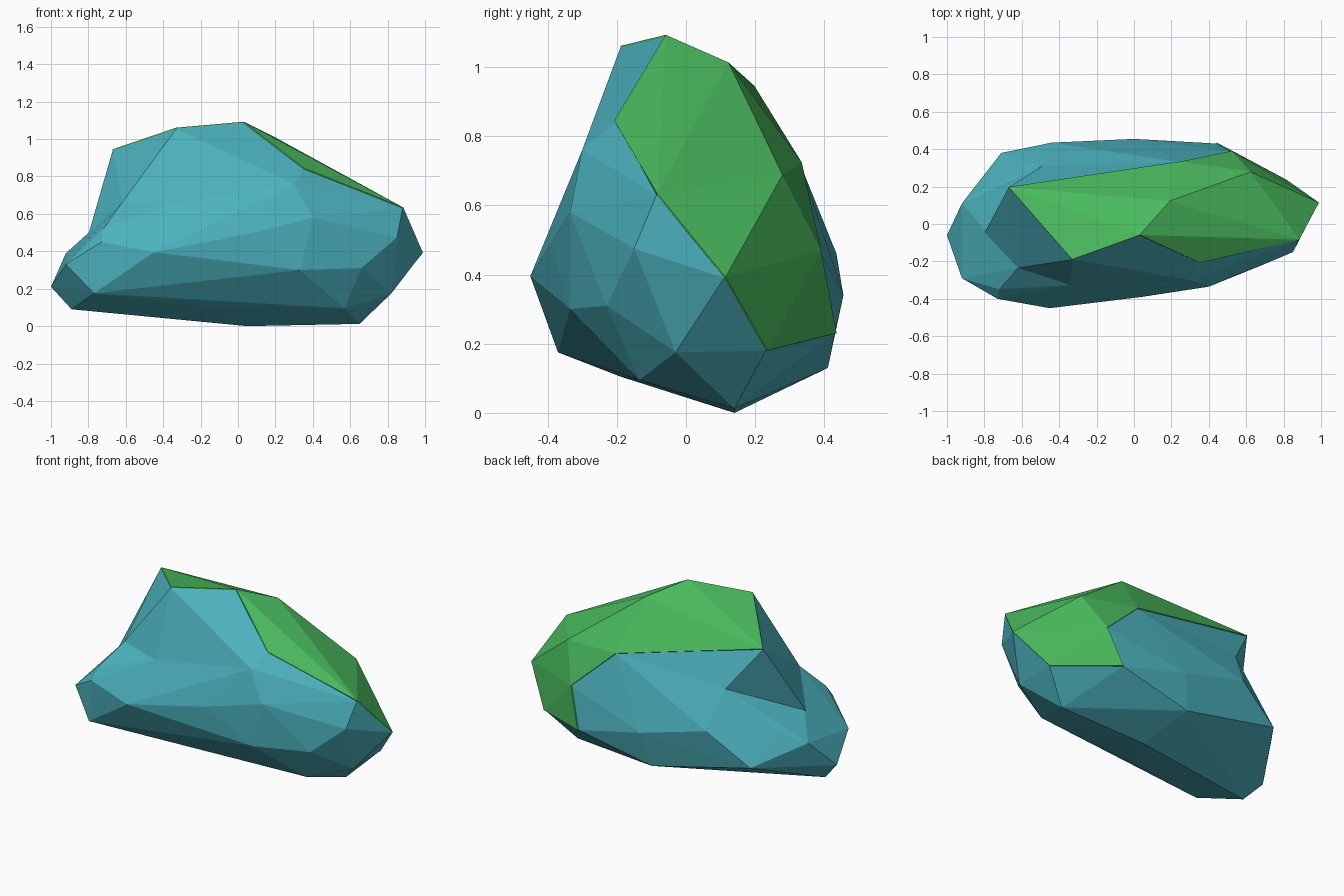
import bpy, bmesh
from mathutils import Vector

if "Cube" in bpy.data.objects:
    bpy.data.objects.remove(bpy.data.objects["Cube"])


def material(name, rgb):
    m = bpy.data.materials.new(name)
    m.diffuse_color = (*rgb, 1)
    m.use_nodes = True
    m.node_tree.nodes["Principled BSDF"].inputs["Base Color"].default_value = m.diffuse_color
    return m


TEAL = material("teal stone", (0.072, 0.45, 0.52))
GREEN = material("green moss", (0.068, 0.50, 0.112))

# Corners of the moss patch, summit first
SUMMIT = [(-.67, .195, .94), (-.33, -.19, 1.055), (.03, -.06, 1.087), (.19, .12, 1.008)]
MOSS = SUMMIT + [(.35, -.205, .84), (.88, -.085, .63), (.985, .11, .39), (.62, .275, .685),
                 (.25, .33, .72), (.52, .385, .47), (.44, .43, .23), (.815, .23, .18)]
# Low shelf on the left end, and the foot of the crown
SHELF = [(-.92, .11, .39), (-.92, -.29, .33), (-1, -.06, .21), (-.79, .2, .45),
         (-.72, -.35, .52), (-.73, -.40, .45), (-.77, -.37, .175), (-.71, .38, .28),
         (-.89, -.1, .09), (-.45, -.45, .395), (-.44, .435, .46), (-.15, -.19, .105),
         (-.05, -.35, .30), (.04, -.39, .49)]
# Corners shared by the crown and the base
BODY = [(-.8, -.05, .49), (-.62, -.235, .66), (-.34, -.326, .655),
        (.3, -.3, .76), (.4, -.335, .58), (.85, -.15, .475),
        (.33, -.335, .30), (.66, -.23, .31), (.82, -.03, .175),
        (.57, -.135, .095), (.65, .14, .012), (.05, .14, 0),
        (-.05, .41, .13), (0, .455, .34), (-.49, .31, .69)]


def hull(points):
    bm = bmesh.new()
    for p in points:
        bm.verts.new(p)
    bmesh.ops.convex_hull(bm, input=bm.verts[:])
    loose = [v for v in bm.verts if not v.link_faces]
    bmesh.ops.delete(bm, geom=loose, context='VERTS')
    bmesh.ops.recalc_face_normals(bm, faces=bm.faces[:])
    return bm


def finish(bm, name, mat):
    me = bpy.data.meshes.new(name)
    bm.to_mesh(me)
    bm.free()
    me.materials.append(mat)
    ob = bpy.data.objects.new(name, me)
    bpy.context.collection.objects.link(ob)
    return ob


# Rock: tall crown joined with the lower base and shelf
rock = finish(hull(MOSS + BODY), "rock", TEAL)
base = finish(hull([p for p in MOSS if p not in SUMMIT] + BODY + SHELF), "rock_base_helper", TEAL)
join = rock.modifiers.new("join", 'BOOLEAN')
join.operation, join.solver, join.object = 'UNION', 'EXACT', base
bpy.context.view_layer.update()
joined = bpy.data.meshes.new_from_object(rock.evaluated_get(bpy.context.evaluated_depsgraph_get()))
rock.modifiers.clear()
rock.data = joined
bpy.data.objects.remove(base)

# Moss: the crown faces between moss corners, given a thin skin
bm = hull(MOSS + BODY)
corners = [Vector(p) for p in MOSS]


def is_moss(face):
    on_patch = all(min((v.co - c).length for c in corners) < .001 for v in face.verts)
    # the bare stone facet below the front peak
    front_peak = any((v.co - corners[1]).length < .001 for v in face.verts)
    return on_patch and not (front_peak and face.normal.y < -.4)


bare = [f for f in bm.faces if not is_moss(f)]
bmesh.ops.delete(bm, geom=bare, context='FACES')
moss = finish(bm, "moss", GREEN)
thick = moss.modifiers.new("thickness", 'SOLIDIFY')
thick.thickness, thick.offset = .012, 0
